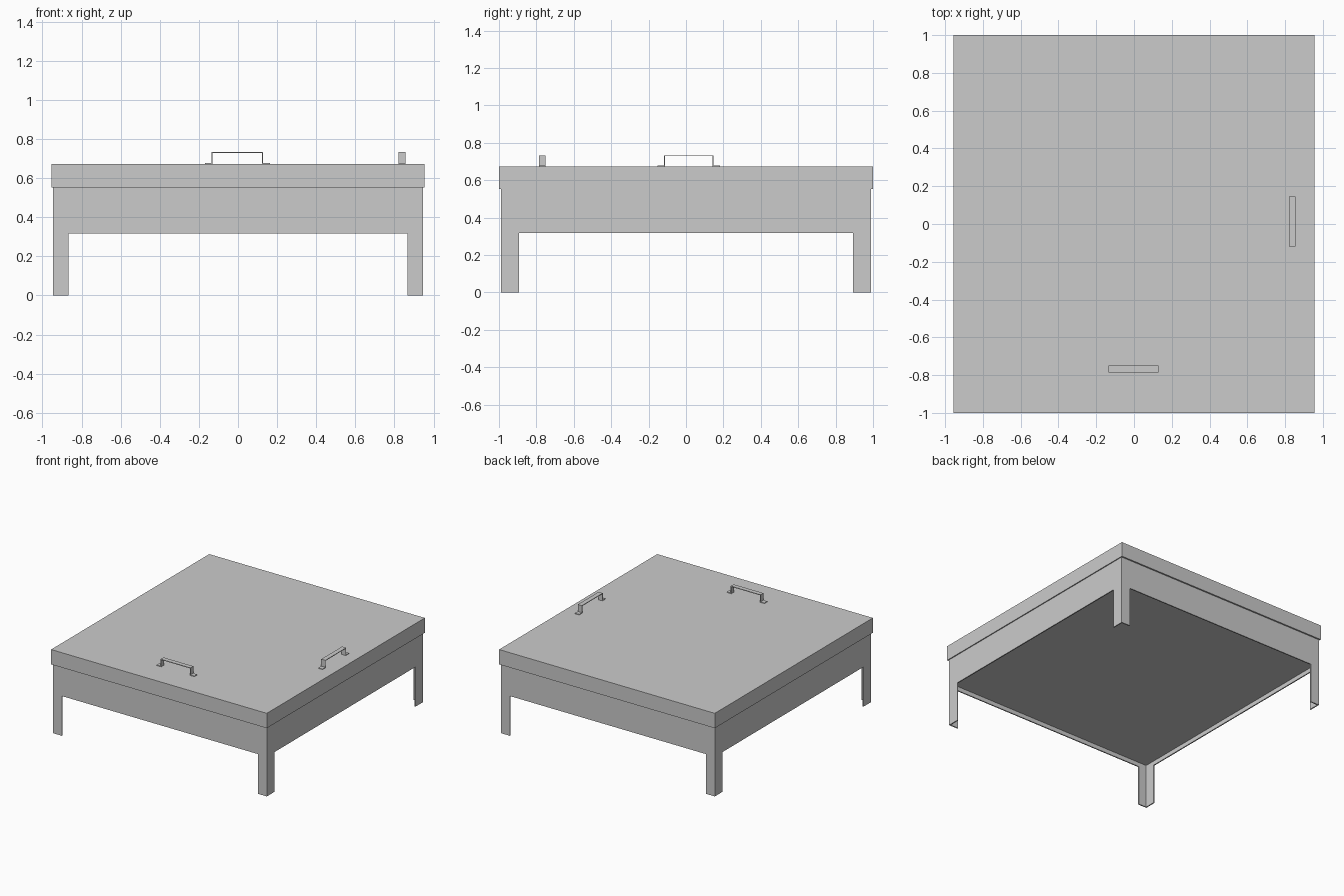
import bpy
import bmesh
from mathutils import Matrix, Vector

cube = bpy.data.objects.get("Cube")
if cube:
    bpy.data.objects.remove(cube, do_unlink=True)

grey = bpy.data.materials.new("steel_grey")
grey.use_nodes = True
COLOUR = (0.6, 0.6, 0.6, 1)
grey.diffuse_color = COLOUR
grey.node_tree.nodes["Principled BSDF"].inputs["Base Color"].default_value = COLOUR

LID_X, LID_Y, LID_BOTTOM, LID_TOP = 0.955, 1.0, 0.553, 0.672
BODY_X, BODY_Y, SKIRT_Z = 0.947, 0.988, 0.318
SHEET = 0.009


def finish(name, bm):
    bmesh.ops.recalc_face_normals(bm, faces=bm.faces)
    mesh = bpy.data.meshes.new(name)
    bm.to_mesh(mesh)
    bm.free()
    mesh.materials.append(grey)
    obj = bpy.data.objects.new(name, mesh)
    bpy.context.collection.objects.link(obj)
    return obj


def box(name, half_x, half_y, z0, z1):
    bm = bmesh.new()
    bmesh.ops.create_cube(bm, size=1)
    bmesh.ops.scale(bm, vec=(2 * half_x, 2 * half_y, z1 - z0), verts=bm.verts)
    bmesh.ops.translate(bm, vec=(0, 0, (z0 + z1) / 2), verts=bm.verts)
    return finish(name, bm)


def extrude_profile(name, points, depth, matrix):
    """Extrude an x-z outline along local +y, then place it."""
    bm = bmesh.new()
    face = bm.faces.new([bm.verts.new((x, 0, z)) for x, z in points])
    new = bmesh.ops.extrude_face_region(bm, geom=[face])["geom"]
    moved = [v for v in new if isinstance(v, bmesh.types.BMVert)]
    bmesh.ops.translate(bm, vec=(0, depth, 0), verts=moved)
    bm.transform(matrix)
    return finish(name, bm)


def skirt_outline(half, leg_inner):
    """Panel with a leg at each end."""
    right = [(leg_inner, SKIRT_Z), (leg_inner, 0), (half, 0), (half, LID_BOTTOM)]
    return right + [(-x, z) for x, z in reversed(right)]


def turn(degrees_quarter):
    return Matrix.Rotation(degrees_quarter * 1.5707963, 4, "Z")


# Sheet metal skirt; neighbouring panels form angle-section legs
front_outline = skirt_outline(BODY_X, 0.868)
side_outline = skirt_outline(BODY_Y - SHEET, 0.893)
for name, outline, reach, quarter in (
        ("front_panel", front_outline, BODY_Y, 0),
        ("left_panel", side_outline, BODY_X, 1),
        ("back_panel", front_outline, BODY_Y, 2),
        ("right_panel", side_outline, BODY_X, 3)):
    place = turn(quarter) @ Matrix.Translation((0, -reach, 0))
    extrude_profile(name, outline, SHEET, place)

# Floor plate and overhanging lid
box("floor_plate", BODY_X - SHEET, BODY_Y - SHEET, 0.352, 0.361)
box("lid", LID_X, LID_Y, LID_BOTTOM, LID_TOP)


# Bent strap handles with turned-out feet
def handle(name, centre, quarter):
    t, rise, half, foot = 0.005, 0.061, 0.132, 0.167
    right = [(half - t, rise - t), (half - t, 0), (foot, 0), (foot, t),
             (half, t), (half, rise)]
    outline = right + [(-x, z) for x, z in reversed(right)]
    place = (Matrix.Translation(Vector((*centre, LID_TOP))) @ turn(quarter)
             @ Matrix.Translation((0, -0.018, 0)))
    extrude_profile(name, outline, 0.036, place)


handle("front_handle", (-0.003, -0.768), 0)
handle("left_handle", (0.838, 0.014), 1)
